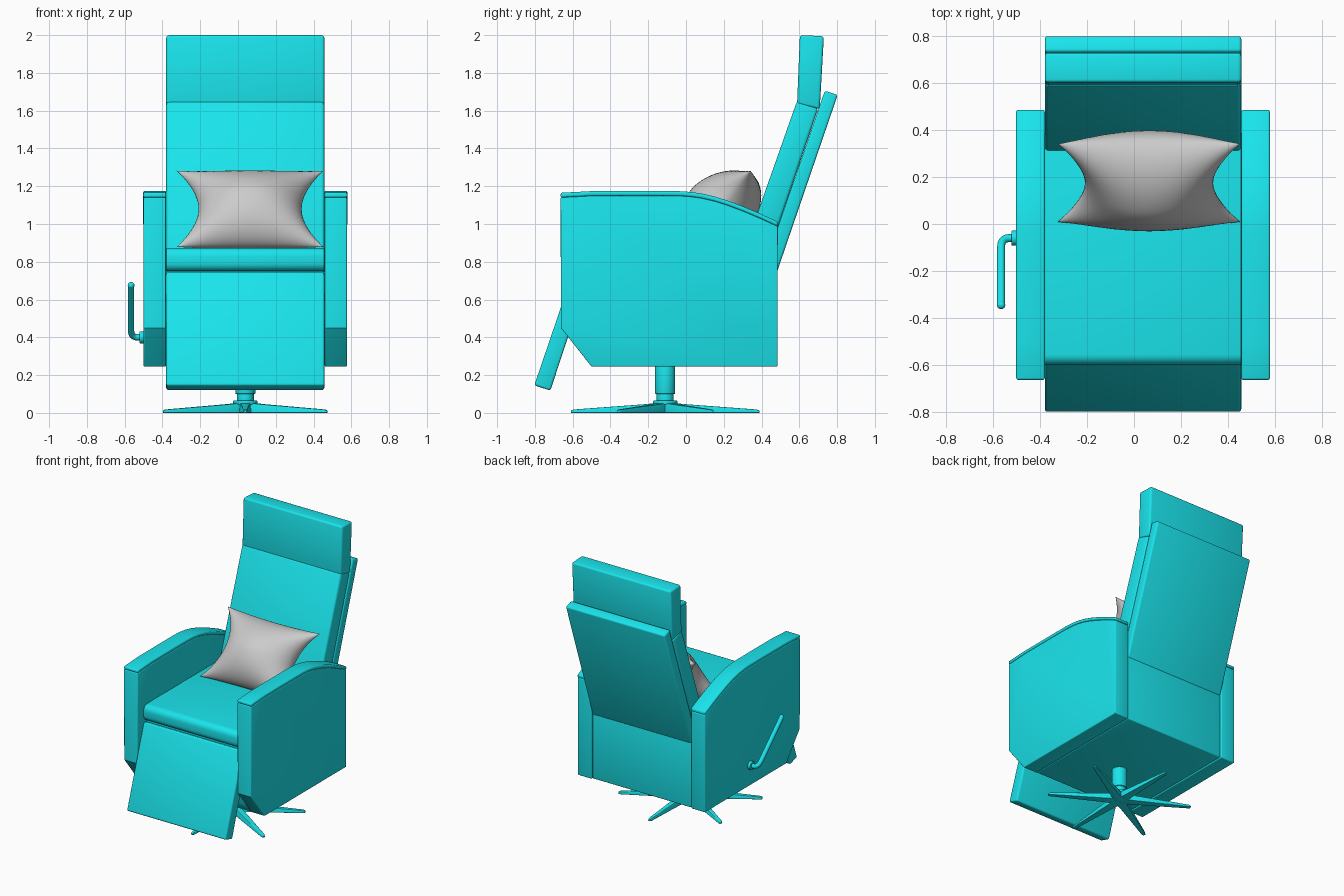
import bpy, bmesh, math
from mathutils import Vector, Matrix

if "Cube" in bpy.data.objects:
    bpy.data.objects.remove(bpy.data.objects["Cube"])

teal = bpy.data.materials.new("teal")
teal.diffuse_color = (0.01, 0.78, 0.84, 1)
teal.use_nodes = True
teal.node_tree.nodes["Principled BSDF"].inputs["Base Color"].default_value = teal.diffuse_color
CX, CY = 0.0385, -0.11          # chair centre line, pedestal axis
X0, X1 = -0.38, 0.457           # width between the arms


def finish(name, bm, mat=teal, bevel=0.0, angle=35):
    bmesh.ops.recalc_face_normals(bm, faces=bm.faces)
    if bevel:
        edges = [e for e in bm.edges if e.calc_face_angle(0) > math.radians(40)]
        bmesh.ops.bevel(bm, geom=edges, offset=bevel, segments=3, profile=0.5, affect='EDGES')
    me = bpy.data.meshes.new(name)
    bm.to_mesh(me)
    bm.free()
    me.polygons.foreach_set("use_smooth", [True] * len(me.polygons))
    me.set_sharp_from_angle(angle=math.radians(angle))
    ob = bpy.data.objects.new(name, me)
    bpy.context.collection.objects.link(ob)
    if mat:
        me.materials.append(mat)
    return ob


def slab(name, profile, x0, x1, bevel=0.012):
    """Side profile in (y, z), extruded across x."""
    bm = bmesh.new()
    face = bm.faces.new([bm.verts.new((x0, y, z)) for y, z in profile])
    ext = bmesh.ops.extrude_face_region(bm, geom=[face])
    verts = [v for v in ext["geom"] if isinstance(v, bmesh.types.BMVert)]
    bmesh.ops.translate(bm, verts=verts, vec=(x1 - x0, 0, 0))
    return finish(name, bm, bevel=bevel)


def cylinder(name, radius, depth, centre, axis='Z', bevel=0.004):
    bm = bmesh.new()
    mat = Matrix.Translation(centre)
    if axis == 'X':
        mat = mat @ Matrix.Rotation(math.pi / 2, 4, 'Y')
    bmesh.ops.create_cone(bm, cap_ends=True, segments=32, radius1=radius,
                          radius2=radius, depth=depth, matrix=mat)
    return finish(name, bm, bevel=bevel)


# Arms with a curved padded cap on top
top = [(-0.664, 1.165), (-0.5, 1.174), (-0.2, 1.175), (-0.04, 1.174), (0.02, 1.17), (0.08, 1.162),
       (0.15, 1.146), (0.22, 1.124), (0.30, 1.094), (0.39, 1.056), (0.486, 1.012)]
under = [(y, z - 0.025) for y, z in top]
for side, a, b in (("left", -0.502, X0), ("right", X1, 0.579)):
    slab(side + "_arm", under + [(0.484, 0.245), (-0.5, 0.245), (-0.662, 0.45)], a + 0.002, b - 0.002, 0.006)
    slab(side + "_arm_cap", top + under[::-1], a, b, 0.009)

# Body box below the seat
slab("body", [(-0.5, 0.247), (0.478, 0.247), (0.478, 0.75), (-0.56, 0.75), (-0.56, 0.33)], X0, X1, 0.008)

# Seat cushion with a rounded front edge
r = 0.045
front = [(-0.6 + r - r * math.sin(t), 0.873 - r + r * math.cos(t))
         for t in [i * math.pi / 12 for i in range(7)]]
front += [(-0.6 + r - r * math.cos(t), 0.75 + r - r * math.sin(t))
          for t in [i * math.pi / 12 for i in range(7)]]
slab("seat_cushion", [(0.42, 0.873)] + front + [(0.42, 0.75)], X0, X1, 0.006)

# Footrest, back cushion, back panel and headrest
slab("footrest", [(-0.803, 0.146), (-0.718, 0.118), (-0.52, 0.72), (-0.598, 0.748)], X0, X1)
slab("back_cushion", [(0.305, 0.85), (0.588, 1.652), (0.70, 1.612), (0.435, 0.83)], X0, X1, 0.016)
slab("back_panel", [(0.478, 0.735), (0.803, 1.683), (0.735, 1.706), (0.405, 0.745)], X0, X1)
slab("headrest", [(0.588, 1.634), (0.603, 2.0), (0.73, 1.994), (0.708, 1.608)], X0, X1, 0.014)

# Pedestal column and hub
cylinder("column", 0.053, 0.155, (CX, CY, 0.1775))
cylinder("column_neck", 0.045, 0.06, (CX, CY, 0.08))
cylinder("hub", 0.064, 0.022, (CX, CY, 0.055))

# Six tapered star legs
for i in range(6):
    bm = bmesh.new()
    rings = []
    for rad, w, h in ((0.0, 0.036, 0.056), (0.12, 0.029, 0.045), (0.485, 0.014, 0.018), (0.5, 0.009, 0.013)):
        pts = [(-w, rad, 0), (w, rad, 0), (w * 0.75, rad, h), (-w * 0.75, rad, h)]
        rings.append([bm.verts.new(p) for p in pts])
    for a, b in zip(rings, rings[1:]):
        for k in range(4):
            bm.faces.new((a[k], a[(k + 1) % 4], b[(k + 1) % 4], b[k]))
    bm.faces.new(rings[0])
    bm.faces.new(rings[-1])
    leg = finish("star_leg_%d" % (i + 1), bm, bevel=0.003)
    leg.data.transform(Matrix.Translation((CX, CY, 0)) @ Matrix.Rotation(i * math.pi / 3, 4, 'Z'))

# Recline lever: bent rod on the left arm
cylinder("lever_collar", 0.032, 0.03, (-0.507, -0.06, 0.40), 'X')
p0, p1, p2, tip = (Vector(p) for p in ((-0.53, -0.06, 0.40), (-0.566, -0.06, 0.40),
                                       (-0.566, -0.098, 0.437), (-0.566, -0.345, 0.675)))
path = [Vector((-0.49, -0.06, 0.40))]
path += [p0.lerp(p1, t / 8).lerp(p1.lerp(p2, t / 8), t / 8) for t in range(9)]
path.append(tip)
curve = bpy.data.curves.new("lever_rod", 'CURVE')
curve.dimensions = '3D'
curve.bevel_depth = 0.017
curve.bevel_resolution = 4
curve.use_fill_caps = True
spline = curve.splines.new('POLY')
spline.points.add(len(path) - 1)
for pt, co in zip(spline.points, path):
    pt.co = (*co, 1)
curve.materials.append(teal)
bpy.context.collection.objects.link(bpy.data.objects.new("lever_rod", curve))
bm = bmesh.new()
bmesh.ops.create_uvsphere(bm, u_segments=16, v_segments=8, radius=0.018, matrix=Matrix.Translation(tip))
finish("lever_tip", bm)

# Throw pillow: two puffed sheets with pinched corners, leaning on the back
N = 28
centre = Vector((0.064, 0.175, 1.08))
up, out = Vector((0, 0.636, 0.772)), Vector((0, -0.772, 0.636))
bm = bmesh.new()
for sign in (1, -1):
    grid = []
    for j in range(N + 1):
        row = []
        for i in range(N + 1):
            u = math.sin(math.pi / 2 * (2 * i / N - 1))
            v = math.sin(math.pi / 2 * (2 * j / N - 1))
            puff = 0.18 * max(0, (1 - u * u) * (1 - v * v)) ** 0.58
            x = 0.39 * u * (1 - 0.30 * (1 - v * v))
            t = 0.262 * v * (1 - 0.04 * (1 - u * u))
            sag = -0.03 * max(v, 0) * (1 - u * u)
            co = centre + Vector((x, 0, 0)) + up * t + out * (sign * puff + sag)
            co.z = max(co.z, 0.872 + 0.002 * (sign + 1))
            row.append(bm.verts.new(co))
        grid.append(row)
    for j in range(N):
        for i in range(N):
            bm.faces.new((grid[j][i], grid[j][i + 1], grid[j + 1][i + 1], grid[j + 1][i]))
bmesh.ops.remove_doubles(bm, verts=bm.verts, dist=0.0005)
finish("pillow", bm, mat=None, angle=70)
